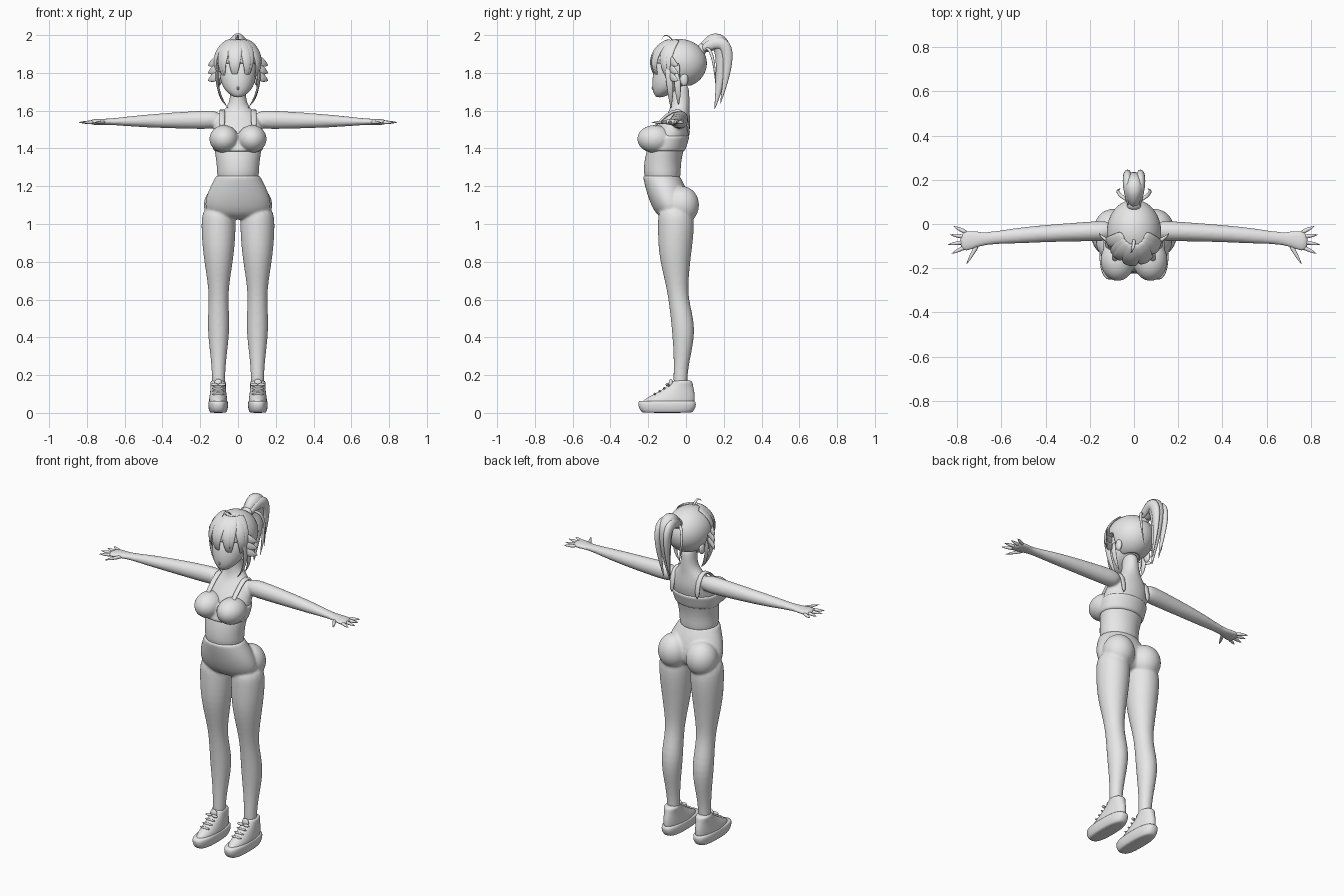
import bpy
import bmesh
from math import sin, cos, pi, copysign
from mathutils import Vector, Matrix

if "Cube" in bpy.data.objects:
    bpy.data.objects.remove(bpy.data.objects["Cube"], do_unlink=True)

X, Y, Z = Matrix.Identity(3)

grey = bpy.data.materials.new("light_grey")
grey.use_nodes = True
grey.diffuse_color = (.8, .8, .8, 1)
shader = grey.node_tree.nodes["Principled BSDF"]
shader.inputs["Base Color"].default_value = grey.diffuse_color


def sides_of(mirror):
    return (1, -1) if mirror else (1,)


def loft(bm, rings, mirror=False, power=1, segments=16):
    """Closed skin through rings given as (centre, half axis, other half axis)."""
    for side in sides_of(mirror):
        loops = []
        for centre, along, across in rings:
            loop = []
            for k in range(segments):
                c, s = cos(2 * pi * k / segments), sin(2 * pi * k / segments)
                point = (centre + along * copysign(abs(c) ** power, c)
                         + across * copysign(abs(s) ** power, s))
                loop.append(bm.verts.new((point.x * side, point.y, point.z)))
            loops.append(loop)
        for lower, upper in zip(loops, loops[1:]):
            for k in range(segments):
                following = (k + 1) % segments
                bm.faces.new((lower[k], lower[following], upper[following], upper[k]))
        bm.faces.new(loops[0])
        bm.faces.new(loops[-1])


def column(bm, rows, x=0, **options):
    """Upright form from rows of height, depth position, half width, half depth."""
    rings = [(Vector((x, y, z)), X * wide, Y * deep) for z, y, wide, deep in rows]
    loft(bm, rings, **options)


def lock(bm, start, bend, tip, width, facing, flat=.4, mirror=True):
    """Tapered strand along a bent path, wide in the facing direction."""
    start, bend, tip = Vector(start), Vector(bend), Vector(tip)
    rings = []
    steps = 8
    for i in range(steps + 1):
        t = i / steps
        centre = start.lerp(bend, t).lerp(bend.lerp(tip, t), t)
        tangent = (bend - start).lerp(tip - bend, t).normalized()
        across = tangent.cross(facing).normalized()
        size = width * (min(1, .5 + 2 * t) * (1 - t ** 3) + .03)
        rings.append((centre, across.cross(tangent) * size, across * size * flat))
    loft(bm, rings, mirror, segments=10)


def ball(bm, centre, radii, mirror=False):
    x, y, z = centre
    for side in sides_of(mirror):
        place = Matrix.Translation((x * side, y, z)) @ Matrix.Diagonal((*radii, 1))
        bmesh.ops.create_uvsphere(bm, u_segments=24, v_segments=16, radius=1, matrix=place)


def finish(name, bm, voxel=0, thickness=0):
    """Make the object; a voxel size fuses its shells into one soft skin."""
    bmesh.ops.recalc_face_normals(bm, faces=bm.faces)
    mesh = bpy.data.meshes.new(name)
    bm.to_mesh(mesh)
    bm.free()
    mesh.polygons.foreach_set("use_smooth", [True] * len(mesh.polygons))
    mesh.materials.append(grey)
    part = bpy.data.objects.new(name, mesh)
    bpy.context.collection.objects.link(part)
    if thickness:
        part.modifiers.new("thickness", 'SOLIDIFY').thickness = thickness
    rounding = part.modifiers.new("rounding", 'SUBSURF')
    rounding.levels = rounding.render_levels = 2 if voxel else 1
    if voxel:
        fuse = part.modifiers.new("fuse", 'REMESH')
        fuse.mode, fuse.voxel_size, fuse.use_smooth_shade = 'VOXEL', voxel, True
        soften = part.modifiers.new("soften", 'SMOOTH')
        soften.factor, soften.iterations = .5, 6


# Torso, neck, arms and palms
bm = bmesh.new()
column(bm, [(1.2, -.12, .12, .1), (1.3, -.13, .11, .1), (1.4, -.11, .13, .1),
            (1.5, -.07, .14, .1), (1.58, -.04, .11, .06), (1.62, -.03, .05, .05),
            (1.7, -.03, .04, .05), (1.75, -.04, .04, .05)])
arm = []
for x, deep, tall in ((.08, .05, .05), (.2, .045, .05), (.4, .04, .04), (.55, .036, .03),
                      (.68, .025, .016), (.74, .05, .017), (.79, .045, .014)):
    arm.append((Vector((x, -.03 - .08 * x * x, 1.555 - .02 * x)), Y * deep, Z * tall))
loft(bm, arm, mirror=True)
finish("upper_body", bm, voxel=.007)

# Fingers fan out from the palm, the thumb swings forward
bm = bmesh.new()
hand = 1.538
fan = [(.755, -.04 - .02 * i, .09 - .01 * abs(i - 2), .45 - .3 * i) for i in range(4)]
for x, y, length, angle in fan + [(.7, -.08, .12, -1.05)]:
    base = Vector((x, y, hand))
    reach = Vector((cos(angle), sin(angle), 0)) * length
    lock(bm, base, base + reach / 2, base + reach, .01, Z, flat=1)
finish("fingers", bm)

# Hips, buttocks and legs
bm = bmesh.new()
column(bm, [(1.02, -.07, .15, .07), (1.1, -.08, .19, .11), (1.2, -.11, .15, .11),
            (1.25, -.13, .12, .1), (1.26, -.13, .12, .1)])
leg = ((1.1, -.06, .09), (1, -.05, .1), (.85, -.06, .09), (.7, -.05, .063),
       (.6, -.04, .053), (.45, -.01, .066), (.3, -.02, .045), (.2, -.03, .037), (.1, -.03, .037))
column(bm, [(z, y, r * .95, r) for z, y, r in leg], x=.103, mirror=True)
ball(bm, (.092, -.02, 1.1), (.09, .09, .1), mirror=True)
finish("leggings", bm, voxel=.007)

# Cropped top: chest band and cups
bm = bmesh.new()
column(bm, [(1.38, -.115, .13, .107), (1.39, -.11, .135, .11), (1.46, -.09, .145, .11),
            (1.475, -.08, .14, .107)])
ball(bm, (.074, -.165, 1.45), (.078, .094, .074), mirror=True)
finish("cropped_top", bm, voxel=.006)

# Shoulder straps run from the cups over to the back of the band
bm = bmesh.new()
strap = []
for y, z in ((-.19, 1.49), (-.1, 1.585), (-.04, 1.61), (.01, 1.57), (.015, 1.46)):
    strap.append((Vector((.084, y, z)), X * .015, Vector((0, y + .07, z - 1.5)).normalized() * .009))
loft(bm, strap, mirror=True)
finish("shoulder_straps", bm)

# Head with nose, ears and eyelids
bm = bmesh.new()
column(bm, [(1.67, -.14, .02, .02), (1.69, -.125, .05, .045), (1.72, -.1, .08, .08),
            (1.78, -.07, .1, .11), (1.9, -.04, .1, .11)], segments=32)
ball(bm, (0, -.17, 1.72), (.007, .012, .012))
ball(bm, (.1, -.01, 1.765), (.014, .022, .034), mirror=True)
for height in (1.78, 1.75):
    lid = [Vector((.1 * sin(a), -.07 - .1 * cos(a), height)) for a in (.25, .5, .8)]
    lock(bm, *lid, .004, Z)
finish("head", bm)

# Hair cap with an opening for the face
bm = bmesh.new()
crown = Vector((0, -.035, 1.85))
size = Vector((.125, .148, .13))
ball(bm, crown, size)
for face in list(bm.faces):
    offset = face.calc_center_median() - crown
    if offset.z < 0 and offset.y < 0 or offset.z < -.115:
        bm.faces.remove(face)
bmesh.ops.delete(bm, geom=[v for v in bm.verts if not v.link_faces], context='VERTS')
finish("hair_cap", bm, thickness=.008)

# Fringe locks fanned over the forehead, following the cap
bm = bmesh.new()
for i in range(-4, 5):
    turn, sway = i * .3, .12 if i % 2 else -.08
    rings = []
    for step in range(7):
        t = step / 6
        rise = 1.2 - (1.75 + .15 * (i % 2)) * t
        angle = turn + sway * t
        out = Vector((sin(angle) * cos(rise), -cos(angle) * cos(rise), sin(rise)))
        width = .028 * (1 - t ** 3) + .001
        rings.append((crown + out * size * 1.03, Vector((cos(turn), sin(turn), 0)) * width,
                      out * width * .3))
    loft(bm, rings, segments=10)
finish("fringe", bm)

# Temple locks, side spikes and the stray curl on the crown
bm = bmesh.new()
lock(bm, (.1, -.1, 1.87), (.14, -.08, 1.72), (.05, -.08, 1.61), .02, Y)
lock(bm, (.1, -.05, 1.8), (.12, -.04, 1.7), (.07, -.04, 1.63), .018, Y)
for drop in range(3):
    z = 1.88 - .04 * drop
    lock(bm, (.09, -.08, z), (.13, -.08, z - .03), (.16, -.04, z - .04), .026, Z)
lock(bm, (0, -.06, 1.96), (0, -.11, 2.03), (-.015, -.13, 1.975), .008, X, mirror=False)
finish("side_locks", bm)

# Ponytail: main lock, flanking locks, loose wisps and the hair tie
bm = bmesh.new()
lock(bm, (0, .08, 1.92), (0, .27, 2.1), (0, .15, 1.6), .045, X, flat=1.2, mirror=False)
lock(bm, (.02, .08, 1.92), (.04, .3, 2.08), (.02, .18, 1.63), .024, X, flat=1.5)
lock(bm, (.02, .1, 1.93), (.1, .15, 1.95), (.06, .16, 1.7), .009, X, flat=1)
ball(bm, (0, .085, 1.925), (.032, .025, .032))
finish("ponytail", bm)

# Shoe soles
bm = bmesh.new()
column(bm, [(0, -.1, .042, .13), (.005, -.1, .045, .135), (.03, -.1, .054, .154),
            (.06, -.1, .052, .152), (.065, -.1, .048, .148)],
       x=.105, mirror=True, power=.75, segments=32)
finish("shoe_soles", bm)

# Shoe uppers with a padded ankle collar
bm = bmesh.new()
column(bm, [(.04, -.1, .05, .15), (.07, -.09, .05, .14), (.1, -.06, .045, .11),
            (.14, -.03, .04, .07), (.16, -.02, .043, .057), (.175, -.02, .04, .05)],
       x=.105, mirror=True)
finish("shoe_uppers", bm, voxel=.005)

# Laces, bows and tongues
bm = bmesh.new()
for i in range(4):
    ball(bm, (.105, -.09 - .025 * i, .145 - .015 * i), (.034, .006, .007), mirror=True)
for swing in (-.02, .02):
    ball(bm, (.105 + swing, -.1, .15), (.02, .008, .008), mirror=True)
ball(bm, (.105, -.08, .155), (.022, .012, .025), mirror=True)
finish("laces", bm)
